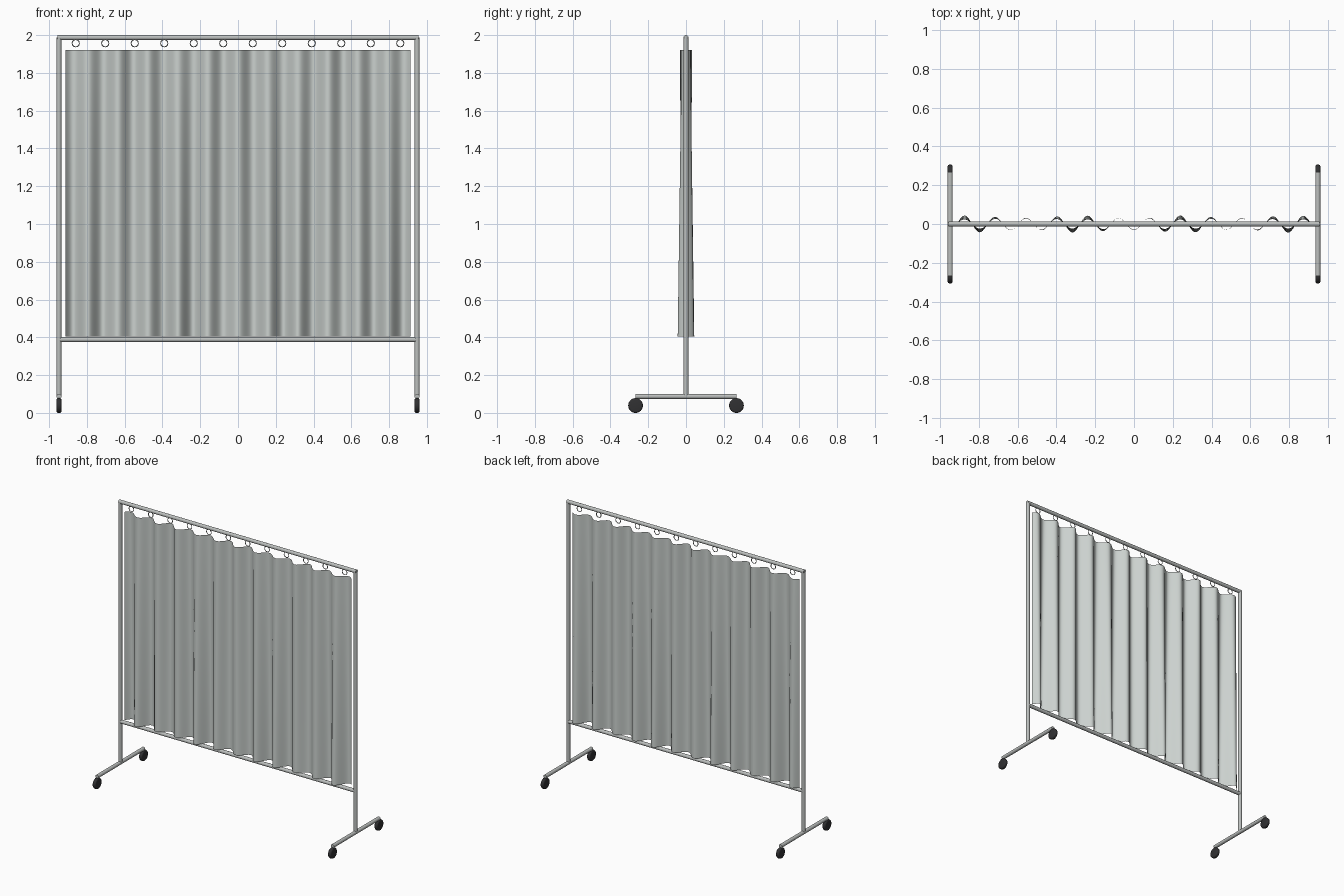
import bpy, bmesh, math
from mathutils import Vector

if "Cube" in bpy.data.objects:
    bpy.data.objects.remove(bpy.data.objects["Cube"])


def material(name, rgb):
    m = bpy.data.materials.new(name)
    m.diffuse_color = (*rgb, 1)
    m.use_nodes = True
    m.node_tree.nodes["Principled BSDF"].inputs["Base Color"].default_value = m.diffuse_color
    return m


METAL = material("grey metal", (0.50, 0.52, 0.51))
CLOTH = material("pale grey cloth", (0.60, 0.64, 0.62))
RUBBER = material("black rubber", (0.03, 0.03, 0.032))


def finish(obj, name, mat):
    obj.name = name
    obj.data.materials.append(mat)
    bpy.ops.object.shade_smooth_by_angle(angle=math.radians(40))
    return obj


def tube(name, a, b, r=0.0132):
    a, b = Vector(a), Vector(b)
    d = b - a
    bpy.ops.mesh.primitive_cylinder_add(
        vertices=20, radius=r, depth=d.length, location=(a + b) / 2,
        rotation=d.to_track_quat('Z', 'Y').to_euler())
    return finish(bpy.context.object, name, METAL)


# Side posts, feet and castor wheels
for side, s in (("left", -1), ("right", 1)):
    x = 0.948 * s
    tube(side + "_post", (x, 0, 0.087), (x, 0, 1.988))
    tube(side + "_foot", (x, -0.268, 0.087), (x, 0.268, 0.087))
    for end, e in (("front", -1), ("back", 1)):
        bpy.ops.mesh.primitive_cylinder_add(
            vertices=32, radius=0.039, depth=0.026,
            location=(x, 0.267 * e, 0.039), rotation=(0, math.pi / 2, 0))
        wheel = bpy.context.object
        bm = bmesh.new()
        bm.from_mesh(wheel.data)
        rims = [ed for ed in bm.edges
                if abs(ed.verts[0].co.z - ed.verts[1].co.z) < 1e-5]
        bmesh.ops.bevel(bm, geom=rims, offset=0.009, segments=4,
                        profile=0.5, affect='EDGES')
        bm.to_mesh(wheel.data)
        bm.free()
        finish(wheel, f"{side}_{end}_wheel", RUBBER)

# Cross bars
tube("top_bar", (-0.956, 0, 1.9868), (0.956, 0, 1.9868))
tube("bottom_bar", (-0.948, 0, 0.388), (0.948, 0, 0.388))

# Curtain rings
for i in range(12):
    bpy.ops.mesh.primitive_torus_add(
        major_segments=24, minor_segments=8, major_radius=0.019,
        minor_radius=0.0025, rotation=(math.pi / 2, 0, 0),
        location=(-0.859 + i * 1.718 / 11, 0, 1.957))
    finish(bpy.context.object, f"ring_{i + 1}", METAL)

# Wavy curtain, folds opening out towards the hem
NX, NZ = 276, 16
X0, X1, Z0, Z1 = -0.914, 0.914, 0.405, 1.922
bm = bmesh.new()
rows = []
for j in range(NZ + 1):
    t = j / NZ
    row = []
    for i in range(NX + 1):
        u = i / NX
        x = X0 + (X1 - X0) * u
        m = math.cos(2 * math.pi * (x + 0.84) / 0.55)
        amp = (1 - t) * (0.036 + 0.008 * m) + t * (0.027 - 0.004 * m)
        row.append(bm.verts.new(
            (x, amp * math.sin(2 * math.pi * 11.5 * u), Z0 + (Z1 - Z0) * t)))
    rows.append(row)
for lo, hi in zip(rows, rows[1:]):
    for i in range(NX):
        bm.faces.new((lo[i], lo[i + 1], hi[i + 1], hi[i]))
mesh = bpy.data.meshes.new("curtain")
bm.to_mesh(mesh)
bm.free()
curtain = bpy.data.objects.new("curtain", mesh)
bpy.context.collection.objects.link(curtain)
bpy.ops.object.select_all(action='DESELECT')
curtain.select_set(True)
bpy.context.view_layer.objects.active = curtain
finish(curtain, "curtain", CLOTH)
